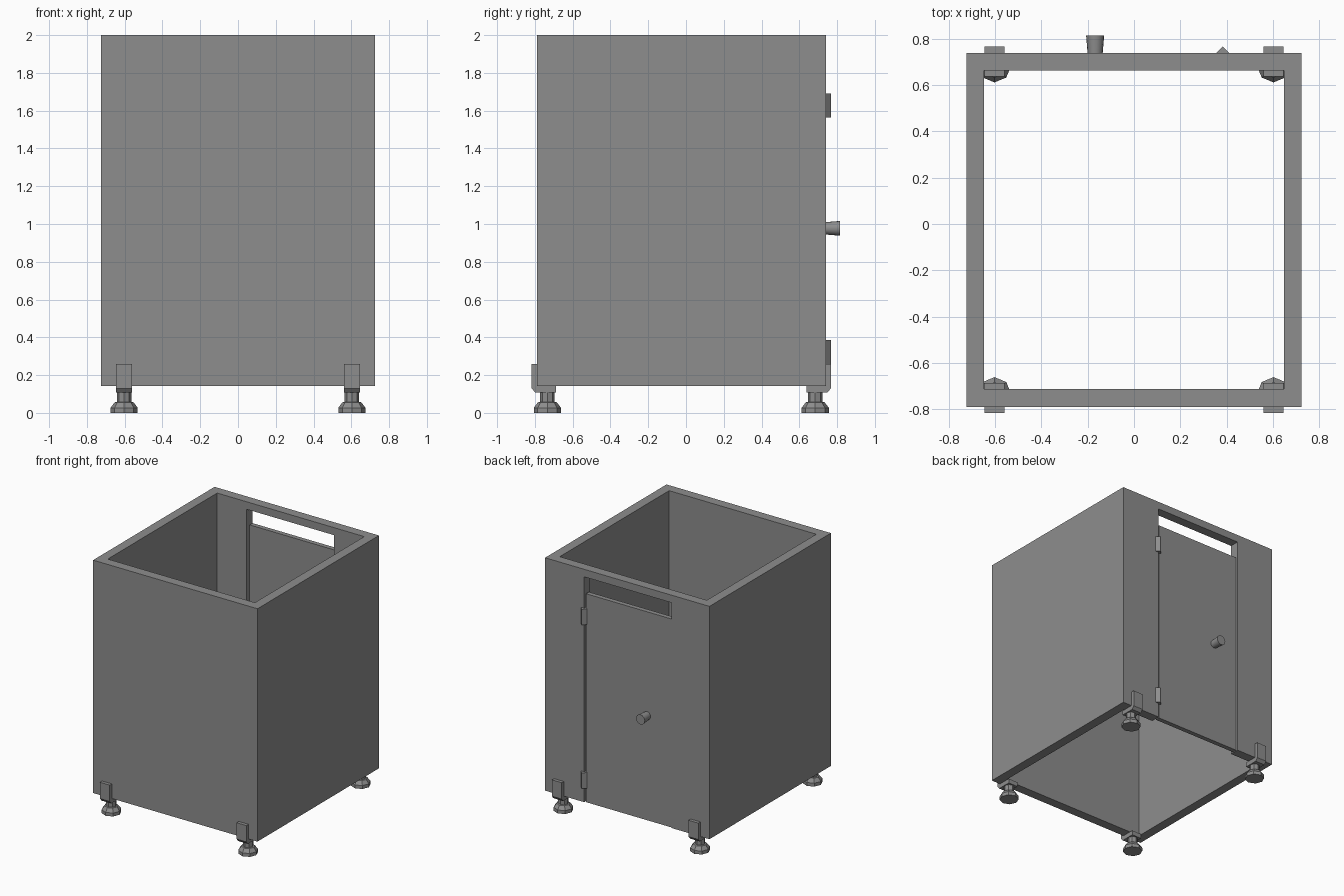
import bpy, bmesh, math
from mathutils import Matrix

cube = bpy.data.objects.get("Cube")
if cube:
    bpy.data.objects.remove(cube, do_unlink=True)

grey = bpy.data.materials.new("mid grey")
grey.use_nodes = True
COLOUR = (0.27, 0.27, 0.27, 1)
grey.diffuse_color = COLOUR
grey.node_tree.nodes["Principled BSDF"].inputs["Base Color"].default_value = COLOUR

FRONT, BACK, SIDE, WALL = -0.79, 0.74, 0.725, 0.076
BASE, TOP = 0.143, 2.0


def finish(name, bm):
    bmesh.ops.recalc_face_normals(bm, faces=bm.faces)
    mesh = bpy.data.meshes.new(name)
    bm.to_mesh(mesh)
    bm.free()
    mesh.materials.append(grey)
    obj = bpy.data.objects.new(name, mesh)
    bpy.context.scene.collection.objects.link(obj)
    return obj


def box(name, x0, x1, y0, y1, z0, z1):
    bm = bmesh.new()
    bmesh.ops.create_cube(bm, size=1)
    bmesh.ops.scale(bm, vec=(x1 - x0, y1 - y0, z1 - z0), verts=bm.verts)
    bmesh.ops.translate(bm, vec=((x0 + x1) / 2, (y0 + y1) / 2, (z0 + z1) / 2), verts=bm.verts)
    return finish(name, bm)


def turned(name, profile, sides, place):
    """Stack of rings (radius, height) closed at both ends."""
    bm = bmesh.new()
    rings = [[bm.verts.new((r * math.cos(math.tau * i / sides), r * math.sin(math.tau * i / sides), h))
              for i in range(sides)] for r, h in profile]
    for a, b in zip(rings, rings[1:]):
        for i in range(sides):
            j = (i + 1) % sides
            bm.faces.new((a[i], a[j], b[j], b[i]))
    bm.faces.new(rings[0])
    bm.faces.new(rings[-1])
    bm.transform(place)
    return finish(name, bm)


def smooth(obj):
    bpy.ops.object.select_all(action="DESELECT")
    obj.select_set(True)
    bpy.context.view_layer.objects.active = obj
    bpy.ops.object.shade_smooth_by_angle(angle=math.radians(35))


# Open cabinet shell with a doorway cut through the back wall
shell = box("cabinet_shell", -SIDE, SIDE, FRONT, BACK, BASE, TOP)
cutters = [
    box("cavity_cutter", WALL - SIDE, SIDE - WALL, FRONT + WALL, BACK - WALL, -1, 3),
    box("doorway_cutter", -0.39, 0.38, BACK - 0.2, BACK + 0.2, -1, 1.94),
]
for cutter in cutters:
    cutter.hide_render = True
    mod = shell.modifiers.new(cutter.name, "BOOLEAN")
    mod.operation = "DIFFERENCE"
    mod.solver = "EXACT"
    mod.object = cutter
bpy.context.view_layer.update()
evaluated = shell.evaluated_get(bpy.context.evaluated_depsgraph_get())
cut_mesh = bpy.data.meshes.new_from_object(evaluated)
shell.modifiers.clear()
shell.data = cut_mesh
for cutter in cutters:
    bpy.data.objects.remove(cutter, do_unlink=True)

# Door, lower than the doorway
box("door", -0.383, 0.37, BACK - 0.045, BACK - 0.008, BASE, 1.805)

# Door knob, flaring outward
knob_place = Matrix.Translation((-0.168, BACK - 0.01, 0.977)) @ Matrix.Rotation(-math.pi / 2, 4, "X")
smooth(turned("door_knob", [(0.032, 0), (0.039, 0.085)], 16, knob_place))

# Hinge pins
for label, z in (("lower", 0.26), ("upper", 1.565)):
    turned(label + "_hinge", [(0.027, 0), (0.027, 0.125)], 4, Matrix.Translation((0.383, BACK, z)))

# Levelling feet with angle brackets under the wall corners
for x_name, x in (("left", 0.603), ("right", -0.603)):
    for y_name, wall_y, out in (("front", FRONT, -1), ("back", BACK, 1)):
        name = f"{y_name}_{x_name}"
        turned(name + "_foot",
               [(0.072, 0), (0.072, 0.027), (0.05, 0.056), (0.038, 0.058), (0.038, 0.11)], 8,
               Matrix.Translation((x, wall_y - out * 0.056, 0)))
        # L-shaped section: distance outward from the wall, height
        section = [(0, 0.26), (0.027, 0.26), (0.027, 0.13), (0.008, 0.107),
                   (-0.103, 0.107), (-0.103, BASE), (0, BASE)]
        bm = bmesh.new()
        face = bm.faces.new([bm.verts.new((x - 0.043, wall_y + out * d, z)) for d, z in section])
        new = bmesh.ops.extrude_face_region(bm, geom=[face])["geom"]
        bmesh.ops.translate(bm, vec=(0.086, 0, 0),
                            verts=[v for v in new if isinstance(v, bmesh.types.BMVert)])
        finish(name + "_bracket", bm)
